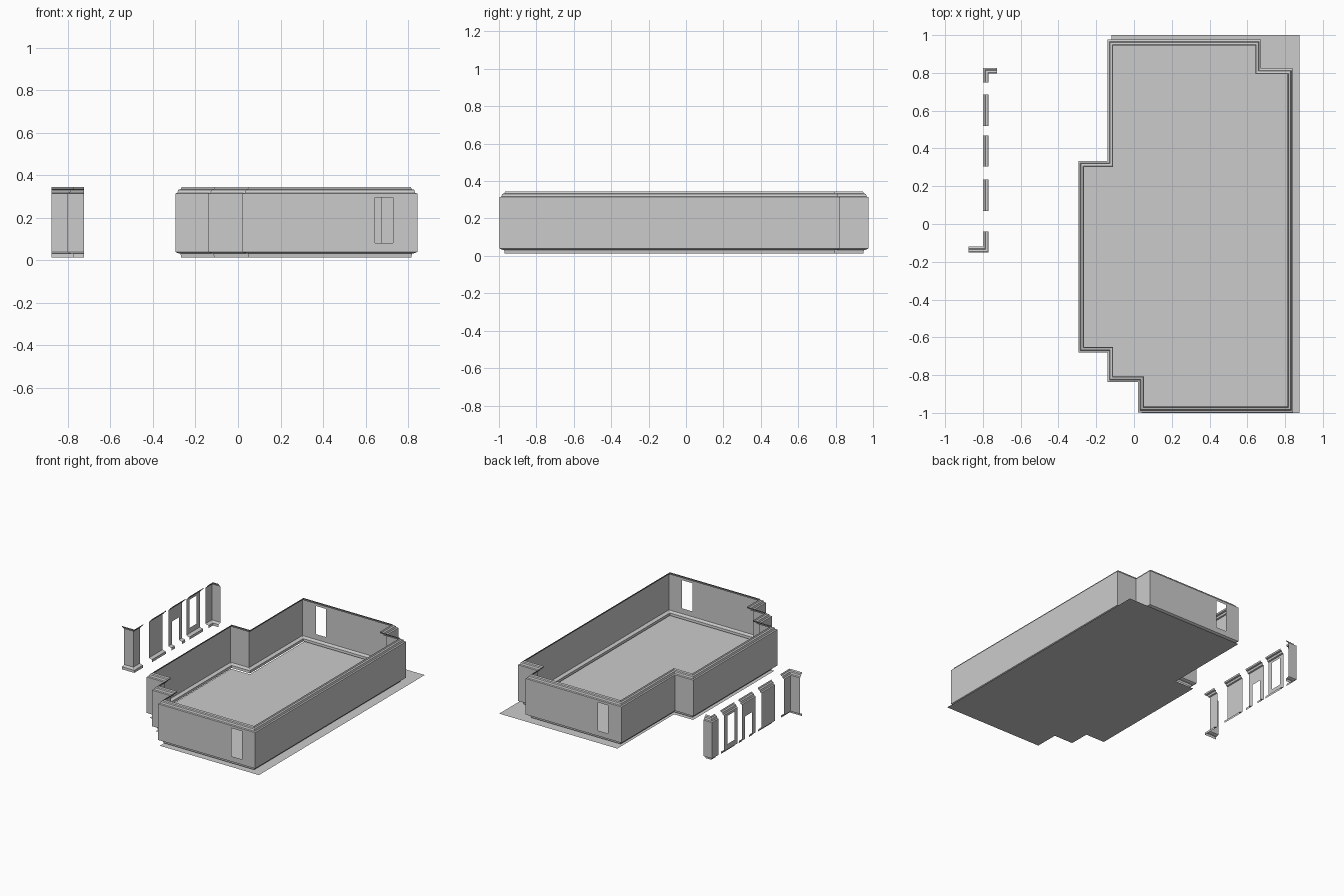
import bpy
from mathutils import Vector

if "Cube" in bpy.data.objects:
    bpy.data.objects.remove(bpy.data.objects["Cube"])

grey = bpy.data.materials.new("plain_grey")
grey.diffuse_color = (0.6, 0.6, 0.6, 1)
grey.use_nodes = True
grey.node_tree.nodes["Principled BSDF"].inputs["Base Color"].default_value = grey.diffuse_color

# Wall section as (inward offset, height): baseboard, flat panel, crown moulding
BASE = [(0.027, 0.013), (0.025, 0.031), (0.010, 0.034), (0.0, 0.039)]
CROWN = [(0.0, 0.314), (0.010, 0.317), (0.014, 0.331), (0.026, 0.334), (0.030, 0.345)]
SILL, DOOR_TOP, WINDOW_TOP = 0.08, 0.21, 0.295
WINDOW, DOOR = (SILL, WINDOW_TOP), (0.0, DOOR_TOP)


def add_mesh(name, verts, faces):
    mesh = bpy.data.meshes.new(name)
    mesh.from_pydata(verts, [], faces)
    mesh.update()
    mesh.materials.append(grey)
    obj = bpy.data.objects.new(name, mesh)
    bpy.context.collection.objects.link(obj)
    return obj


def wall(name, path, closed=False, openings=None):
    """Sweep the section along a path, room on the left; openings = {segment: (low, high)}."""
    openings = openings or {}
    levels = sorted({z for o in openings.values() for z in o if z > 0})
    section = BASE + [(0.0, z) for z in levels] + CROWN
    pts = [Vector(p) for p in path]
    n, m = len(pts), len(section)
    segs = n if closed else n - 1
    normals = []
    for i in range(segs):
        d = (pts[(i + 1) % n] - pts[i]).normalized()
        normals.append(Vector((-d.y, d.x)))
    verts, faces = [], []
    for i, p in enumerate(pts):
        a = normals[i - 1] if (closed or i > 0) else normals[0]
        b = normals[i] if i < segs else normals[-1]
        mitre = (a + b) / (1 + a.dot(b))
        for off, z in section:
            q = p + mitre * off
            verts.append((q.x, q.y, z))
    for i in range(segs):
        j = (i + 1) % n
        low, high = openings.get(i, (9, 9))
        for k in range(m - 1):
            mid = (section[k][1] + section[k + 1][1]) / 2
            if not low < mid < high:
                faces.append((i * m + k, j * m + k, j * m + k + 1, i * m + k + 1))
    return add_mesh(name, verts, faces)


# Floor sheet
floor = [(0.04, -1), (0.877, -1), (0.877, 1), (-0.12, 1), (-0.12, 0.315), (-0.28, 0.315),
         (-0.28, -0.665), (-0.12, -0.665), (-0.12, -0.82), (0.04, -0.82)]
add_mesh("floor", [(x, y, 0) for x, y in floor], [tuple(range(len(floor)))])

# Room walls with one window in the front and one in the back
room = [(0.022, -0.997), (0.645, -0.997), (0.73, -0.997), (0.843, -0.997),
        (0.843, 0.823), (0.672, 0.823), (0.672, 0.976),
        (0.06, 0.976), (-0.025, 0.976), (-0.14, 0.976),
        (-0.14, 0.333), (-0.295, 0.333), (-0.295, -0.68),
        (-0.14, -0.68), (-0.14, -0.837), (0.022, -0.837)]
wall("room_walls", room, closed=True, openings={1: WINDOW, 7: WINDOW})

# Loose wall sections standing in a row
X = -0.80
wall("inner_corner_section", [(-0.725, 0.827), (X, 0.827), (X, 0.75)])
wall("outer_corner_section", [(X, -0.04), (X, -0.12), (-0.877, -0.12)])
for name, centre, hole in (("window_section", 0.602, WINDOW),
                           ("door_section", 0.386, DOOR),
                           ("plain_section", 0.152, None)):
    ys = [0.0825, 0.0425, -0.0425, -0.0825] if hole else [0.0825, -0.0825]
    wall(name, [(X, centre + y) for y in ys], openings={1: hole} if hole else None)
